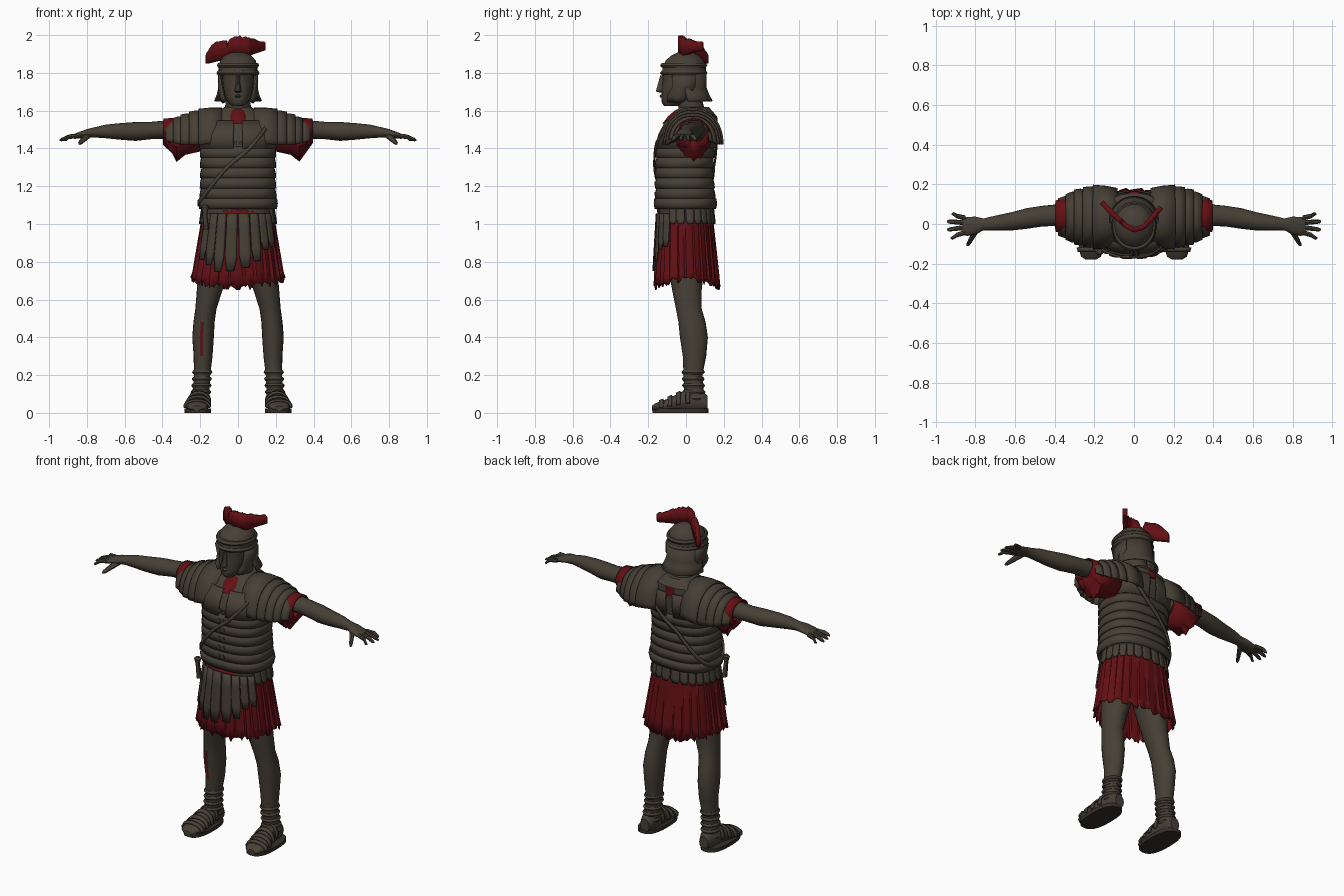
import bpy, bmesh, math, random
from math import sin, cos, pi, radians

random.seed(4)
cube = bpy.data.objects.get("Cube")
if cube:
    bpy.data.objects.remove(cube)


def material(name, color):
    m = bpy.data.materials.new(name)
    m.use_nodes = True
    m.diffuse_color = (*color, 1)
    m.node_tree.nodes["Principled BSDF"].inputs["Base Color"].default_value = (*color, 1)
    return m


TAUPE = material("weathered taupe", (0.061, 0.05, 0.035))
SOLE = material("dark leather", (0.035, 0.03, 0.024))
RED = material("deep red cloth", (0.125, 0.005, 0.007))
made = []


def skin(name, mat, rows, closed=True, caps=True, thick=0, side=1):
    """Join rows of points into a surface; side -1 mirrors it."""
    bm = bmesh.new()
    grid = [[bm.verts.new((side * x, y, z)) for x, y, z in row] for row in rows]
    n = len(grid[0])
    for a, b in zip(grid, grid[1:]):
        for i in range(n if closed else n - 1):
            j = (i + 1) % n
            bm.faces.new((a[i], a[j], b[j], b[i]))
    if closed and caps:
        bm.faces.new(grid[0])
        bm.faces.new(grid[-1])
    bmesh.ops.recalc_face_normals(bm, faces=bm.faces)
    mesh = bpy.data.meshes.new(name)
    bm.to_mesh(mesh)
    bm.free()
    mesh.materials.append(mat)
    ob = bpy.data.objects.new(name, mesh)
    bpy.context.collection.objects.link(ob)
    if thick:
        mod = ob.modifiers.new("thickness", "SOLIDIFY")
        mod.thickness, mod.offset = thick, 0
    made.append(ob)
    return ob


def power(v, p):
    return math.copysign(abs(v) ** (2 / p), v)


def ring(axis, at, cu, cv, ru, rv, n=20, p=2, arc=None):
    """Oval section square to an axis; an arc in degrees leaves it open."""
    a0, a1 = arc or (0, 360)
    pts = []
    for i in range(n):
        t = radians(a0 + (a1 - a0) * i / (n - 1 if arc else n))
        u, v = cu + ru * power(cos(t), p), cv + rv * power(sin(t), p)
        pts.append({"x": (at, u, v), "y": (u, at, v), "z": (u, v, at)}[axis])
    return pts


def loft(name, mat, axis, rows, side=1, n=20, p=2, arc=None, thick=0, caps=True):
    return skin(name, mat, [ring(axis, *r, n=n, p=p, arc=arc) for r in rows],
                not arc, caps, thick, side)


def sample(table, v):
    """Linear lookup in a table sorted by its first column."""
    for a, b in zip(table, table[1:]):
        if v <= b[0]:
            f = max(0, (v - a[0]) / (b[0] - a[0]))
            return [p + (q - p) * f for p, q in zip(a, b)]
    return list(table[-1])


def grow(row, d):
    return (*row[:3], row[3] + d, row[4] + d)


def body(rows):
    """Rows of height, half width, front y, back y become loft rows."""
    return [(z, 0, (f + b) / 2, r, (b - f) / 2) for z, r, f, b in rows]


# Torso, belt and overlapping armour hoops
torso = body([(1.05, .185, -.145, .135), (1.1, .19, -.15, .145), (1.3, .185, -.15, .13),
              (1.42, .19, -.145, .145), (1.52, .185, -.12, .16), (1.58, .14, -.07, .155),
              (1.62, .07, -.03, .12)])
loft("torso", TAUPE, "z", torso, n=40, p=2.5)


def hoop(name, z0, z1, d0, d1, arc=None):
    rows = [grow(sample(torso, z), d) for z, d in ((z0, d0), ((z0 + z1) / 2, (d0 + d1) / 2 + .003), (z1, d1))]
    loft(name, TAUPE, "z", rows, n=40, p=2.5, arc=arc, thick=.008, caps=False)


hoop("belt", 1.08, 1.135, .014, .014)
for i in range(5):
    z = 1.135 + .054 * i
    hoop(f"torso_hoop_{i}", z, z + .058, .011, .003)
for label, a0 in (("front", 180), ("back", 0)):
    for half in (0, 1):
        hoop(f"{label}_chest_plate_{half}", 1.4, 1.545, .012, .006,
             (a0 + 90 * half + 4, a0 + 90 * half + 86))
for i in range(6):
    row = sample(torso, 1.16 + .054 * i)
    y = row[2] - row[4] - .012
    for s in (1, -1):
        loft("front_buckle", TAUPE, "y", [(y - .006, .014, row[0], .009, .01), (y + .01, .014, row[0], .009, .01)], s, 8)

# Neck cloth and diagonal shoulder strap
loft("neck_cloth", RED, "z", body([(1.53, .085, -.125, .168), (1.57, .085, -.095, .165),
                                   (1.6, .07, -.06, .125), (1.61, .06, -.04, .11)]), n=28)
edges = [[], []]
for i in range(49):
    t = 2 * pi * i / 48
    for edge, dz in zip(edges, (-.014, .014)):
        z = 1.35 + .24 * cos(t) + dz
        _, cx, cy, rx, ry = grow(sample(torso, z), .02)
        edge.append((rx * power(cos(t), 2.5), cy + ry * power(sin(t), 2.5), z))
skin("shoulder_strap", TAUPE, edges, False, thick=.01)
loft("dagger_grip", TAUPE, "z", [(.97, -.17, -.13, .016, .016), (1.06, -.175, -.14, .012, .012),
                                 (1.09, -.175, -.14, .022, .018), (1.1, -.175, -.14, .012, .012)], n=10)


# Pleated ragged skirt
def skirt(a, t, drop=.42, off=0, pleat=0):
    k = 1 - pleat * (.02 + .06 * t) * ((a * 13 / pi) % 1)
    rx, front, back = .18 + .07 * t, -.145 - .025 * t, .135 + .045 * t
    ry, cy = (back - front) / 2, (front + back) / 2
    return ((rx * k + off) * power(cos(a), 2.3), cy + (ry * k + off) * power(sin(a), 2.3), 1.09 - t * drop)


N = 130
angles = [2 * pi * i / N for i in range(N)]
drops = [.405 + .02 * cos(2 * a + pi) + random.uniform(-.018, .018) for a in angles]
skin("skirt", RED, [[skirt(a, j / 7, d if j == 7 else .42 * .97, pleat=1) for a, d in zip(angles, drops)]
                    for j in range(8)], caps=False, thick=.006)

# Hanging leather tabs, long at the front and short elsewhere
TABS = 24
for i in range(TABS):
    a = 2 * pi * (i + .5) / TABS
    w = .92 * pi / TABS
    x = .2 * cos(a)
    front = sin(a) < -.55
    low = .73 + .75 * abs(x + .04) + random.uniform(-.015, .015) if front else 1.0
    top = 1.055 if front else 1.085
    rows = []
    for j in range(5):
        t = (1.09 - top - (low - top) * j / 4) / .42
        taper = .6 if j == 4 else 1
        rows.append([skirt(a + w * taper * k, t, off=.009) for k in (-1, -.4, .4, 1)])
    skin("long_tab" if front else "short_tab", TAUPE, rows, False, thick=.008)

# Neck, head and face
loft("neck", TAUPE, "z", [(1.56, 0, .04, .07, .07), (1.7, 0, .01, .065, .065)])
loft("head", TAUPE, "z", body([(1.625, .03, -.115, -.04), (1.64, .05, -.128, .02), (1.67, .068, -.13, .06),
                               (1.73, .08, -.127, .08), (1.775, .084, -.122, .09), (1.8, .084, -.13, .09),
                               (1.86, .08, -.11, .08)]), n=28, p=2.2)
loft("nose", TAUPE, "z", [(1.695, 0, -.13, .012, .01), (1.703, 0, -.135, .02, .026),
                          (1.74, 0, -.13, .012, .02), (1.785, 0, -.125, .01, .012)], n=10)
loft("mouth", TAUPE, "x", [(-.03, -.112, 1.675, .008, .004), (0, -.13, 1.677, .01, .009),
                           (.03, -.112, 1.675, .008, .004)], n=10)

# Helmet with brow bands, flared neck guard and cheek guards
loft("helmet_dome", TAUPE, "z", body([(1.785, .1, -.122, .105), (1.83, .103, -.125, .105), (1.865, .094, -.108, .095),
                                      (1.89, .073, -.08, .07), (1.908, .04, -.045, .04), (1.915, .01, -.015, .01)]), n=32)
for z, r in ((1.8, .108), (1.84, .106)):
    loft("brow_band", TAUPE, "z", body([(z - .012, r, -.128, .105), (z, r + .006, -.138, .113),
                                        (z + .012, r, -.128, .105)]), n=32)
loft("neck_guard", TAUPE, "z", body([(1.8, .1, -.1, .105), (1.72, .1, -.1, .105), (1.685, .108, -.1, .118),
                                     (1.65, .122, -.1, .137)]), n=24, arc=(-5, 185), thick=.01)
for s in (1, -1):
    skin("cheek_guard", TAUPE, [[(.098, -.075, 1.79), (.1, 0, 1.79), (.1, .05, 1.79)],
                                [(.088, -.07, 1.73), (.1, -.02, 1.73), (.1, .05, 1.73)],
                                [(.078, -.1, 1.68), (.09, -.04, 1.67), (.1, .02, 1.68)],
                                [(.066, -.1, 1.65), (.076, -.05, 1.64), (.085, -.01, 1.65)]], False, thick=.01, side=s)

# Side-to-side crest, curving back at both ends
crest = [(-.163, .11, 1.85, 1.9), (-.13, .075, 1.858, 1.955), (-.09, .035, 1.868, 1.975), (-.065, .015, 1.88, 1.975),
         (-.055, .005, 1.89, 1.93), (-.04, -.01, 1.9, 1.985), (0, -.03, 1.9, 2), (.05, -.015, 1.89, 1.99),
         (.09, .03, 1.905, 1.977), (.137, .085, 1.92, 1.965)]
plume = []
for i in range(41):
    x, y, low, high = sample(crest, -.163 + .3 * i / 40)
    high -= random.uniform(0, .008)
    plume.append([(x, y, low), (x, y, (low + high) / 2), (x, y, high)])
skin("helmet_crest", RED, plume, False, thick=.026)

# Limbs, built once per side
leg = [(.04, .2, .06, .04, .045), (.1, .197, .042, .045, .052), (.2, .19, .037, .043, .05), (.3, .185, .045, .05, .062),
       (.4, .185, .042, .057, .074), (.48, .18, .032, .056, .072), (.55, .17, .015, .056, .068),
       (.65, .15, .005, .068, .078), (.8, .12, 0, .085, .1), (.95, .1, 0, .09, .12)]
foot = [(-.18, .218, .025, .025, .012), (-.165, .217, .03, .05, .02), (-.12, .217, .035, .063, .03),
        (-.06, .21, .048, .058, .045), (0, .203, .062, .05, .06), (.08, .2, .06, .045, .06), (.115, .2, .05, .03, .04)]
arm = [(.2, .05, 1.5, .065, .06), (.38, .045, 1.5, .055, .048), (.46, .04, 1.495, .052, .046), (.54, .028, 1.49, .052, .05),
       (.62, .013, 1.49, .046, .044), (.7, .004, 1.49, .038, .036), (.76, -.002, 1.485, .03, .027),
       (.8, -.008, 1.48, .045, .022), (.84, -.012, 1.47, .048, .018), (.865, -.012, 1.464, .044, .013)]
sleeve = [(.19, .04, 1.47, .08, .08), (.28, .04, 1.465, .09, .095), (.325, .04, 1.452, .088, .105),
          (.355, .04, 1.475, .084, .082), (.395, .04, 1.497, .075, .056)]
fingers = [(.03, .05, .92), (.007, .012, .945), (-.017, -.028, .943), (-.042, -.07, .925)]
# Shoulder outline: x, crest height, lower edge, half depth
shoulder = [(.085, 1.615, 1.43, .145), (.2, 1.6, 1.42, .152), (.3, 1.568, 1.42, .127), (.38, 1.53, 1.44, .08)]
lames = [.085, .2, .25, .295, .335, .375]

for s, label in ((1, "left"), (-1, "right")):
    limb = loft(label + "_leg", TAUPE, "z", leg, s)
    loft(label + "_foot", TAUPE, "y", foot, s)
    loft(label + "_sole", SOLE, "z", [(0, .213, -.03, .07, .148), (.022, .213, -.03, .07, .148)], s, n=28, p=2.6)
    for i in range(5):
        rows = [grow(sample(leg, .075 + .035 * i + dz), d) for dz, d in ((-.011, .003), (0, .01), (.011, .003))]
        loft(label + "_ankle_strap", TAUPE, "z", rows, s)
    for y in (-.13, -.085, -.04, .01):
        rows = [grow(sample(foot, y + dy), .006) for dy in (-.011, .011)]
        loft(label + "_foot_strap", TAUPE, "y", rows, s, arc=(-10, 190), thick=.008)

    loft(label + "_arm", TAUPE, "x", arm, s)
    for y0, y1, tip in fingers:
        loft(label + "_finger", TAUPE, "x", [(.85, y0, 1.467, .013, .013), (.895, (y0 + y1) / 2, 1.462, .012, .012),
                                             (tip - .01, y1, 1.447, .01, .009), (tip, y1, 1.443, .004, .004)], s, 8)
    loft(label + "_thumb", TAUPE, "y", [(-.02, .79, 1.475, .02, .018), (-.065, .815, 1.45, .015, .015),
                                        (-.1, .835, 1.43, .011, .011), (-.112, .84, 1.425, .005, .005)], s, 8)
    cloth = loft(label + "_sleeve", RED, "x", sleeve, s, n=28, caps=False, thick=.008)
    for v in cloth.data.vertices:
        if v.co.z < 1.46 and abs(v.co.x) > .3:
            v.co.z += random.uniform(-.02, .015)

    for i, (x0, x1) in enumerate(zip(lames, lames[1:])):
        rows = []
        for x, d in ((x0, -.003), ((x0 + x1) / 2, .005), (x1 + .008, .009)):
            _, top, low, depth = sample(shoulder, x)
            rows.append((x, .035, low, depth + d, top - low + d))
        loft(f"{label}_shoulder_lame_{i}", TAUPE, "x", rows, s, n=24, p=2.2, arc=(0, 180), thick=.009)

    # Red scrape on the right shin
    if s < 0:
        limb.data.materials.append(RED)
        for f in limb.data.polygons:
            if .3 < f.center.z < .45 and f.normal.y < -.93 and f.center.x < -.18:
                f.material_index = 1

# Smooth shading with sharp edges kept
bpy.ops.object.select_all(action="DESELECT")
for ob in made:
    ob.select_set(True)
bpy.context.view_layer.objects.active = made[0]
bpy.ops.object.shade_smooth_by_angle(angle=radians(35))
